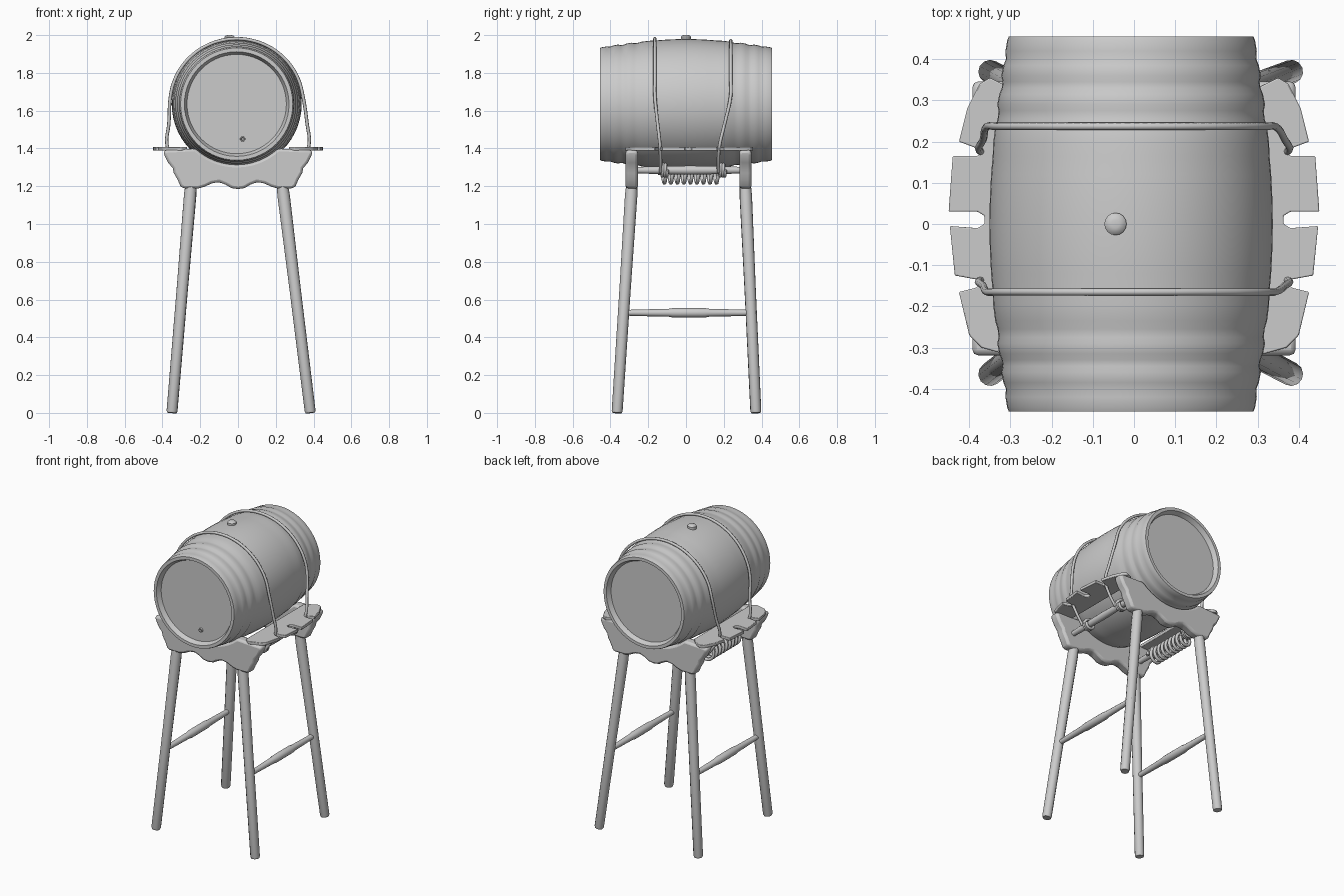
import bpy, bmesh, math
from mathutils import Vector

if "Cube" in bpy.data.objects:
    bpy.data.objects.remove(bpy.data.objects["Cube"])

CX, CZ = -0.007, 1.635   # barrel axis
RAIL_X = 0.262           # upper rails and rope coil


def finish(name, bm, angle=35):
    bmesh.ops.recalc_face_normals(bm, faces=bm.faces)
    me = bpy.data.meshes.new(name)
    bm.to_mesh(me)
    bm.free()
    ob = bpy.data.objects.new(name, me)
    bpy.context.collection.objects.link(ob)
    bpy.ops.object.select_all(action='DESELECT')
    ob.select_set(True)
    bpy.context.view_layer.objects.active = ob
    bpy.ops.object.shade_smooth_by_angle(angle=math.radians(angle))
    return ob


def lathe(name, a, b, profile, sides=12):
    """Turned part along a-b; profile holds (fraction along, radius)."""
    a, b = Vector(a), Vector(b)
    q = (b - a).to_track_quat('Z', 'Y')
    length = (b - a).length
    bm = bmesh.new()
    rings = []
    for t, r in profile:
        rings.append([bm.verts.new(a + q @ Vector((r * math.cos(k * math.tau / sides),
                      r * math.sin(k * math.tau / sides), t * length))) for k in range(sides)])
    for lo, hi in zip(rings, rings[1:]):
        for k in range(sides):
            n = (k + 1) % sides
            bm.faces.new((lo[k], lo[n], hi[n], hi[k]))
    bm.faces.new(rings[0])
    bm.faces.new(rings[-1])
    return finish(name, bm)


def slab(name, pts, depth, bevel):
    """Extrude a closed outline of 3D points by a vector."""
    bm = bmesh.new()
    f = bm.faces.new([bm.verts.new(p) for p in pts])
    ext = bmesh.ops.extrude_face_region(bm, geom=[f])
    bmesh.ops.translate(bm, vec=depth, verts=[v for v in ext['geom'] if isinstance(v, bmesh.types.BMVert)])
    ob = finish(name, bm)
    m = ob.modifiers.new('bevel', 'BEVEL')
    m.width, m.segments = bevel, 2
    return ob


def rope(name, pts, radius):
    cu = bpy.data.curves.new(name, 'CURVE')
    cu.dimensions = '3D'
    cu.bevel_depth, cu.bevel_resolution, cu.resolution_u = radius, 2, 4
    cu.use_fill_caps = True
    sp = cu.splines.new('BEZIER')
    sp.bezier_points.add(len(pts) - 1)
    for bp, p in zip(sp.bezier_points, pts):
        bp.co = p
        bp.handle_left_type = bp.handle_right_type = 'AUTO'
    ob = bpy.data.objects.new(name, cu)
    bpy.context.collection.objects.link(ob)
    bpy.ops.object.select_all(action='DESELECT')
    ob.select_set(True)
    bpy.context.view_layer.objects.active = ob
    bpy.ops.object.convert(target='MESH')
    bpy.ops.object.shade_smooth()


# barrel: staves, soft raised hoops, recessed heads
half = [(0.0, 0.344), (0.06, 0.343), (0.12, 0.340), (0.165, 0.336), (0.195, 0.335),
        (0.235, 0.330), (0.255, 0.324), (0.275, 0.322), (0.29, 0.325), (0.315, 0.320),
        (0.33, 0.314), (0.345, 0.312), (0.36, 0.315), (0.385, 0.310), (0.40, 0.304),
        (0.42, 0.305), (0.445, 0.301), (0.455, 0.297), (0.455, 0.277), (0.425, 0.263)]
full = [(-y, r) for y, r in reversed(half)] + half[1:]
lathe('barrel', (CX, -0.42, CZ), (CX, 0.42, CZ), [((y + 0.42) / 0.84, r) for y, r in full], 56)

# stopper on top and small tap plug on the front head
lathe('stopper', (-0.045, 0, 1.95), (-0.045, 0, 2.0), [(0, 0.027), (0.8, 0.027), (0.95, 0.02), (1, 0.01)], 16)
lathe('tap_plug', (0.025, -0.41, 1.45), (0.025, -0.435, 1.45), [(0, 0.016), (1, 0.013), (1, 0.008), (0.5, 0.006)], 12)

# seat boards with notches, one each side
board = [(0.27, -0.30), (0.30, -0.32), (0.37, -0.30), (0.40, -0.27), (0.425, -0.165), (0.385, -0.155),
         (0.37, -0.145), (0.38, -0.135), (0.435, -0.125), (0.447, -0.005), (0.38, -0.01), (0.363, 0.0),
         (0.363, 0.02), (0.38, 0.03), (0.45, 0.03), (0.44, 0.165), (0.38, 0.165), (0.37, 0.175),
         (0.385, 0.185), (0.425, 0.2), (0.405, 0.28), (0.375, 0.34), (0.35, 0.355), (0.30, 0.33), (0.27, 0.30)]
for s, side in ((-1, 'left'), (1, 'right')):
    slab(side + '_seat_board', [(s * x, y, 1.388) for x, y in board], (0, 0, 0.02), 0.003)

# front and back aprons: cradle cut on top, scalloped lower edge
lower = [(0, 1.185), (0.035, 1.19), (0.065, 1.208), (0.10, 1.222), (0.14, 1.215), (0.175, 1.198),
         (0.21, 1.188), (0.29, 1.188), (0.305, 1.20), (0.32, 1.235), (0.34, 1.27), (0.345, 1.295),
         (0.37, 1.325), (0.39, 1.365), (0.395, 1.39)]
outline = [(-x, z) for x, z in reversed(lower)] + lower[1:]
for k in range(13):
    a = math.radians(-47 - 86 * k / 12)
    outline.append((CX + 0.322 * math.cos(a), CZ + 0.322 * math.sin(a)))
for y, name in ((-0.319, 'front_apron'), (0.282, 'back_apron')):
    slab(name, [(x, y, z) for x, z in outline], (0, 0.064, 0), 0.014)

# splayed legs, stretchers and upper rails
for s, side, foot, top in ((-1, 'left', -0.35, -0.24), (1, 'right', 0.383, 0.222)):
    for yf, yt, end in ((-0.365, -0.28, 'front'), (0.37, 0.309, 'back')):
        lathe(f'{end}_{side}_leg', (foot, yf, 0.0), (top, yt, 1.31),
              [(0, 0.025), (0.008, 0.029), (0.5, 0.030), (0.88, 0.033), (0.93, 0.029), (1, 0.027)], 12)
    sx = foot + (top - foot) * 0.53 / 1.31
    lathe(side + '_stretcher', (sx, -0.34, 0.53), (sx, 0.372, 0.53),
          [(0, 0.014), (0.1, 0.017), (0.35, 0.021), (0.38, 0.025), (0.62, 0.025), (0.65, 0.021), (0.9, 0.017), (1, 0.014)])
    lathe(side + '_upper_rail', (s * RAIL_X, -0.29, 1.285), (s * RAIL_X, 0.335, 1.285),
          [(0, 0.016), (0.2, 0.02), (0.5, 0.024), (0.8, 0.02), (1, 0.016)])

# two straps over the barrel, tied to the rails
for name, yt, yb, r in (('front_strap', -0.165, -0.135, 0.346), ('back_strap', 0.237, 0.172, 0.336)):
    d = yt - yb
    pts = [(-RAIL_X - 0.03, yb, 1.275), (-0.35, yb, 1.36), (-0.376, yb + 0.1 * d, 1.42), (-0.366, yb + 0.5 * d, 1.53)]
    mid = [(CX + 0.353 * math.cos(a), yt, CZ + r * math.sin(a))
           for a in [math.radians(172 - 164 * k / 12) for k in range(13)]]
    rope(name, pts + mid + [(-x, y, z) for x, y, z in reversed(pts)], 0.009)
    for s, side in ((-1, 'left'), (1, 'right')):
        tie = [(s * RAIL_X + 0.031 * math.cos(a), yb + 0.006 * a / math.pi, 1.285 + 0.031 * math.sin(a))
               for a in [j * math.tau / 8 for j in range(25)]]
        rope(f'{name}_{side}_tie', tie, 0.009)

# spare rope coiled round the left rail
coil = []
for k in range(9 * 8 + 1):
    a = k * math.tau / 8
    coil.append((-RAIL_X - 0.005 + 0.044 * math.cos(a), -0.14 + 0.31 * k / 72, 1.262 + 0.044 * math.sin(a)))
rope('rope_coil', coil, 0.01)
